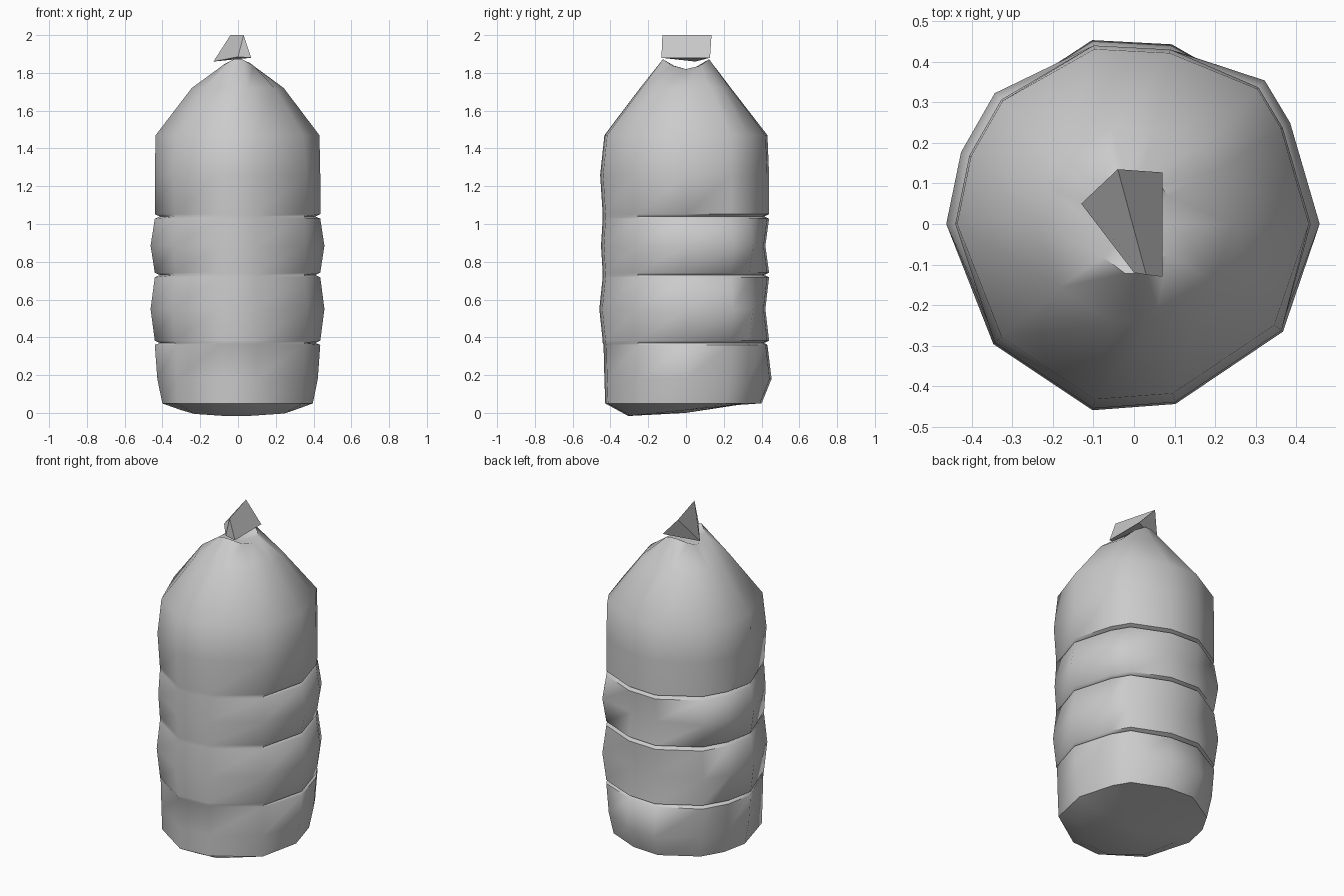
import bpy, math
from mathutils import Vector

cube = bpy.data.objects.get("Cube")
if cube:
    bpy.data.objects.remove(cube, do_unlink=True)

grey = bpy.data.materials.new("soft_grey")
grey.use_nodes = True
grey.diffuse_color = (0.6, 0.6, 0.6, 1)
grey.node_tree.nodes["Principled BSDF"].inputs["Base Color"].default_value = (0.6, 0.6, 0.6, 1)


def make_object(name, verts, faces, angle):
    mesh = bpy.data.meshes.new(name)
    mesh.from_pydata(verts, [], faces)
    mesh.update()
    mesh.materials.append(grey)
    obj = bpy.data.objects.new(name, mesh)
    bpy.context.collection.objects.link(obj)
    bpy.ops.object.select_all(action='DESELECT')
    obj.select_set(True)
    bpy.context.view_layer.objects.active = obj
    bpy.ops.object.shade_smooth_by_angle(angle=math.radians(angle))
    return obj


# Irregular footprint of the sack, counter-clockwise from the +x side
outline = [Vector(p) for p in (
    (.44, 0), (.37, .24), (.31, .34), (.09, .43), (-.1, .44), (-.33, .31),
    (-.41, .17), (-.445, 0), (-.34, -.29), (-.1, -.45), (.1, -.435), (.36, -.26))]
count = len(outline)

# Height, then scale of the sides, the back and the smooth front
rings = [(.015, .68, .68, .68), (.05, .9, .91, .95), (.18, .96, 1.03, .96),
         (.36, .99, .98, .97)]
folds = (.37, .73, 1.04)
for i, z in enumerate(folds):
    if i:
        rings.append((z - .012, .99, 1.0, .98))
    rings.append((z, .93, .94, .98))
    rings.append((z + .012, .99, 1.0, .98))
    if i < 2:
        rings.append(((z + folds[i + 1]) / 2, 1.04, .955, 1.02 - .02 * i))
rings += [(1.26, .99, 1.0, 1.01), (1.47, .98, .98, .96), (1.72, .55, .54, .54)]

verts = [(0, 0, 0)]
for z, side, back, front in rings:
    for p in outline:
        scale = front if p.y < -.2 else back if p.y > .4 else side
        # The base sags lower toward the front
        sag = .07 * p.y if z < .02 else 0
        verts.append((p.x * scale, p.y * scale, z + sag))

# Gathered neck, pinched so that its front and back stand higher
for p in outline:
    a = math.atan2(p.y, p.x)
    verts.append((.1 * math.cos(a), .125 * math.sin(a), 1.82 + .055 * math.sin(a) ** 2))
verts.append((0, 0, 1.8))

faces = []
for i in range(count):
    j = (i + 1) % count
    faces.append((0, 1 + j, 1 + i))
    for k in range(len(rings)):
        lo, hi = 1 + k * count, 1 + (k + 1) * count
        faces.append((lo + i, lo + j, hi + j, hi + i))
    top = 1 + len(rings) * count
    faces.append((top + i, top + j, len(verts) - 1))
sack_body = make_object("sack_body", verts, faces, 58)

# Tent-shaped twist above the neck
knot = [(-.13, .05, 1.86), (0, -.12, 1.885), (.07, -.13, 1.88), (.07, .127, 1.88),
        (-.04, .135, 2.0), (.03, -.125, 2.0)]
knot_faces = [(0, 1, 5, 4), (1, 2, 5), (2, 3, 4, 5), (3, 0, 4), (0, 3, 2, 1)]
tied_top = make_object("tied_top", knot, knot_faces, 30)
